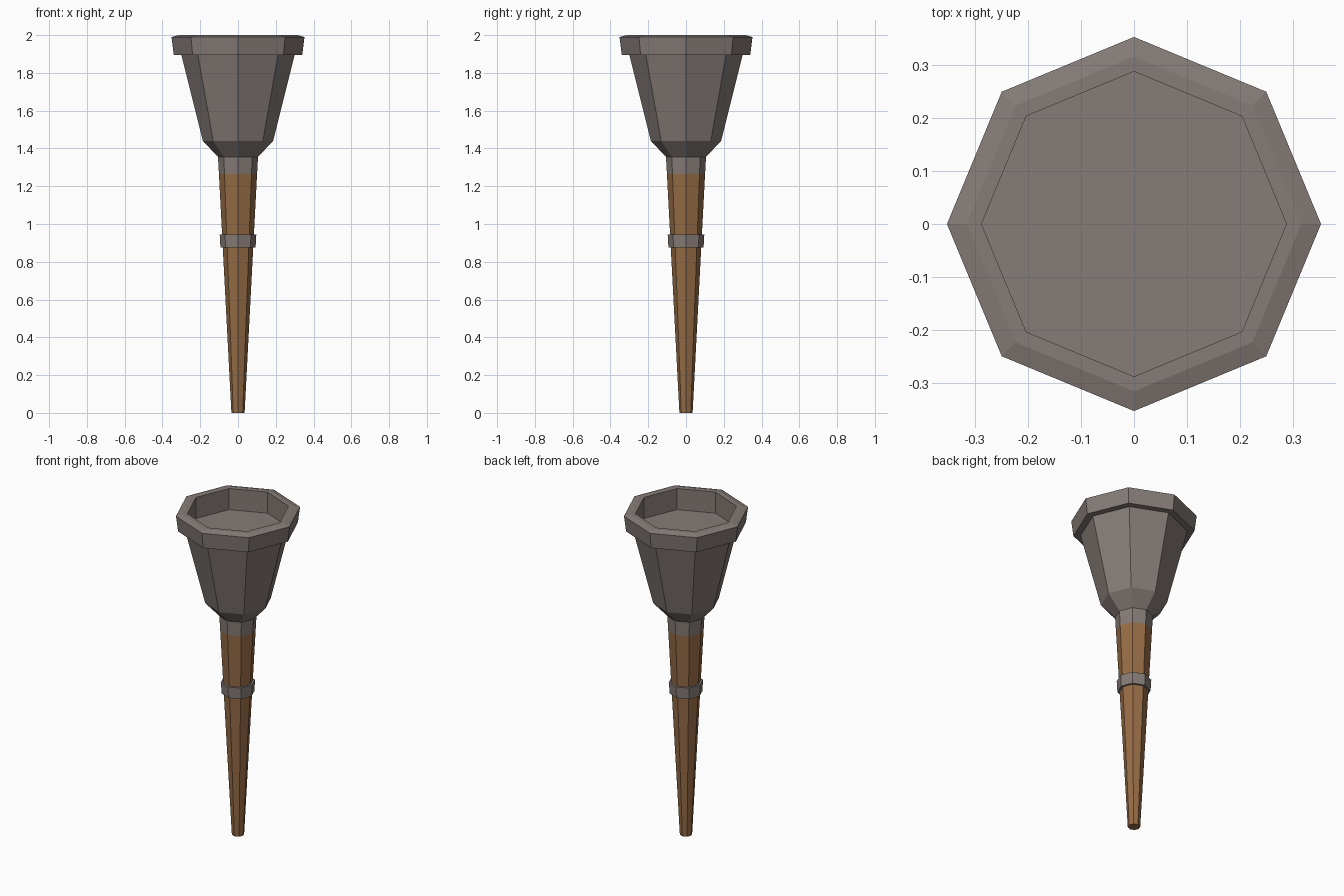
import bpy, bmesh, math

cube = bpy.data.objects.get("Cube")
if cube:
    bpy.data.objects.remove(cube, do_unlink=True)

SIDES = 8


def material(name, rgb):
    mat = bpy.data.materials.new(name)
    mat.use_nodes = True
    mat.diffuse_color = (*rgb, 1)
    mat.node_tree.nodes["Principled BSDF"].inputs["Base Color"].default_value = (*rgb, 1)
    return mat


def lathe(name, profile, mat, closed=False):
    """Turn a (radius, height) profile into a faceted part, capped or closed on itself."""
    bm = bmesh.new()
    rings = []
    for r, z in profile:
        rings.append([bm.verts.new((r * math.cos(a), r * math.sin(a), z))
                      for a in (math.tau * i / SIDES for i in range(SIDES))])
    pairs = list(zip(rings, rings[1:]))
    if closed:
        pairs.append((rings[-1], rings[0]))
    else:
        bm.faces.new(rings[0])
        bm.faces.new(rings[-1])
    for low, high in pairs:
        for i in range(SIDES):
            j = (i + 1) % SIDES
            bm.faces.new((low[i], low[j], high[j], high[i]))
    bmesh.ops.recalc_face_normals(bm, faces=bm.faces)
    mesh = bpy.data.meshes.new(name)
    bm.to_mesh(mesh)
    bm.free()
    mesh.materials.append(mat)
    obj = bpy.data.objects.new(name, mesh)
    bpy.context.collection.objects.link(obj)
    return obj


iron = material("warm grey iron", (0.235, 0.2, 0.185))
wood = material("brown wood", (0.305, 0.15, 0.061))

# Tapered wooden shaft
lathe("handle", [(0.035, 0), (0.101, 1.265)], wood)

# Metal band around the shaft
lathe("grip_band", [(0.08, 0.875), (0.093, 0.875), (0.097, 0.945), (0.08, 0.945)],
      iron, closed=True)

# Socket, flared bowl, overhanging rim and recessed floor in one shell
lathe("bowl", [(0.101, 1.265), (0.106, 1.355), (0.186, 1.44), (0.3, 1.895),
               (0.34, 1.895), (0.352, 1.99), (0.315, 2.0), (0.287, 2.0),
               (0.287, 1.87)], iron)
